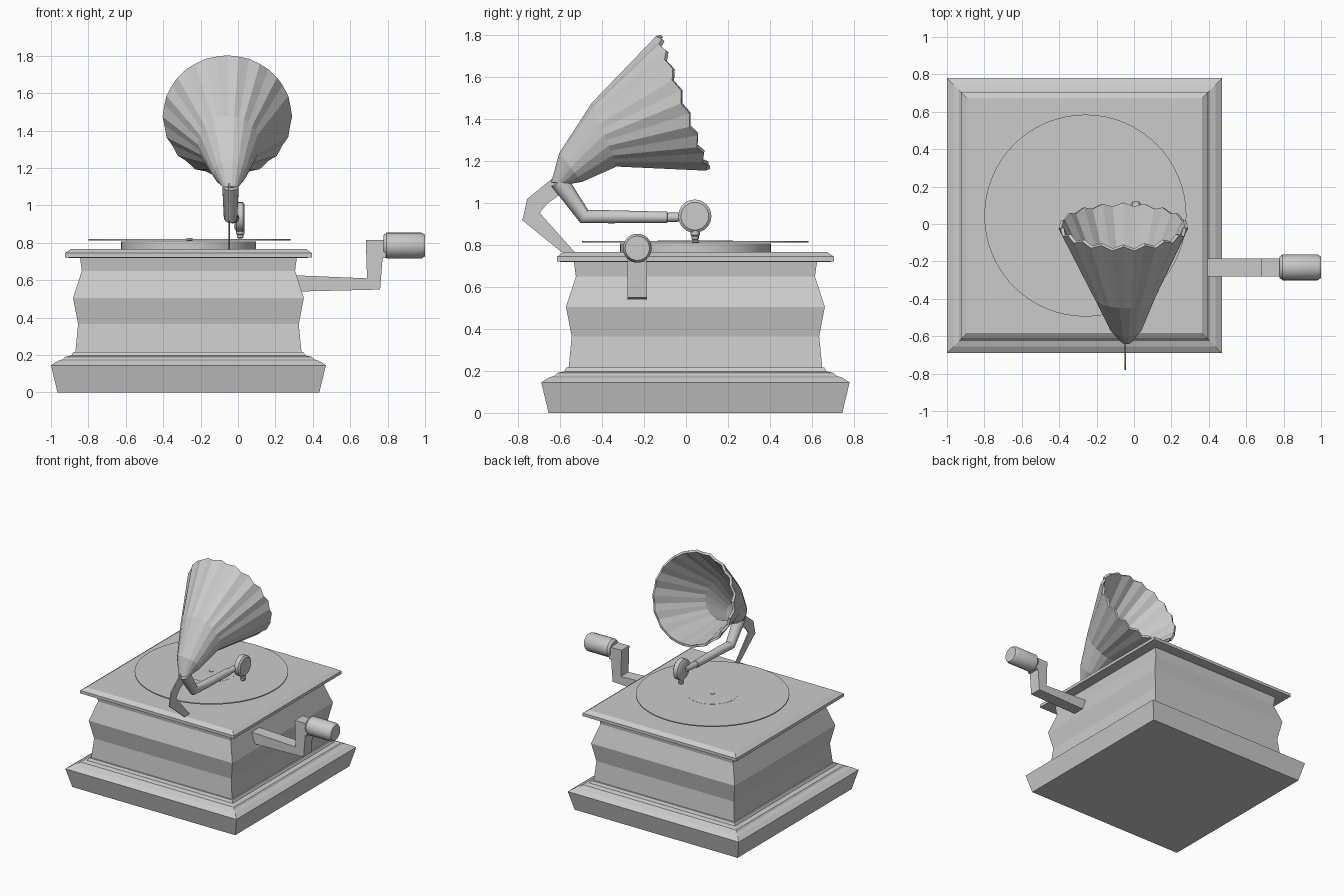
import bpy, bmesh, math
from mathutils import Vector

if "Cube" in bpy.data.objects:
    bpy.data.objects.remove(bpy.data.objects["Cube"])

CX, CY = -0.265, 0.045      # centre of the cabinet
AX = -0.04                  # plane of the horn support


def make(name, verts, faces, smooth=None):
    bm = bmesh.new()
    vs = [bm.verts.new(v) for v in verts]
    for f in faces:
        bm.faces.new([vs[i] for i in f])
    bmesh.ops.recalc_face_normals(bm, faces=bm.faces)
    me = bpy.data.meshes.new(name)
    bm.to_mesh(me)
    bm.free()
    ob = bpy.data.objects.new(name, me)
    bpy.context.collection.objects.link(ob)
    if smooth:
        bpy.ops.object.select_all(action='DESELECT')
        ob.select_set(True)
        bpy.context.view_layer.objects.active = ob
        bpy.ops.object.shade_smooth_by_angle(angle=math.radians(smooth))
    return ob


def skin(rings, caps=True):
    n = len(rings[0])
    verts = [v for r in rings for v in r]
    faces = [(k*n+i, k*n+(i+1) % n, (k+1)*n+(i+1) % n, (k+1)*n+i)
             for k in range(len(rings)-1) for i in range(n)]
    if caps:
        faces += [tuple(range(n)), tuple(range(len(verts)-n, len(verts)))]
    return verts, faces


def square_moulding(name, profile):
    rings = [[(CX+sx*h, CY+sy*h, z) for sx, sy in ((-1, -1), (1, -1), (1, 1), (-1, 1))]
             for h, z in profile]
    return make(name, *skin(rings))


def ring(c, axis, r, n):
    a = Vector(axis).normalized()
    ref = Vector((0, 1, 0)) if abs(a.x) > 0.9 else Vector((1, 0, 0))
    u = (ref - a*ref.dot(a)).normalized()
    v = a.cross(u)
    return [Vector(c) + r*(math.cos(2*math.pi*i/n)*u + math.sin(2*math.pi*i/n)*v)
            for i in range(n)]


def loft(name, sections, n, smooth=35):
    return make(name, *skin([ring(c, a, r, n) for c, a, r in sections]), smooth)


def lathe(name, c, axis, profile, n):
    a = Vector(axis)
    return loft(name, [(Vector(c)+a*t, a, r) for r, t in profile], n)


def plate(name, outline, axis, lo, hi):
    def p(a, b, t):
        return (t, a, b) if axis == 'x' else (a, t, b)
    return make(name, *skin([[p(a, b, t) for a, b in outline] for t in (lo, hi)]))


# Cabinet
square_moulding("plinth", [(0.70, 0), (0.735, 0.145), (0.70, 0.168), (0.67, 0.178),
                           (0.66, 0.19), (0.625, 0.198), (0.615, 0.217)])
square_moulding("cabinet_body", [(0.605, 0.21), (0.59, 0.365), (0.617, 0.505),
                                 (0.57, 0.65), (0.58, 0.725)])
square_moulding("cabinet_top", [(0.64, 0.72), (0.66, 0.722), (0.66, 0.745), (0.628, 0.767)])

# Turntable and record
up = (0, 0, 1)
lathe("platter", (CX, CY, 0), up, [(0.36, 0.76), (0.36, 0.808)], 48)
lathe("record", (CX+0.005, CY, 0), up, [(0.54, 0.812), (0.54, 0.82)], 64)
lathe("record_label", (CX+0.005, CY, 0), up, [(0.18, 0.815), (0.18, 0.821)], 32)
lathe("spindle", (CX+0.005, CY, 0), up, [(0.016, 0.81), (0.016, 0.825)], 12)

# Crank
plate("crank_arm", [(0.31, 0.54), (0.345, 0.54), (0.76, 0.55), (0.773, 0.72), (0.79, 0.72),
                    (0.79, 0.815), (0.683, 0.815), (0.69, 0.61), (0.33, 0.625), (0.31, 0.625)],
      'y', -0.28, -0.185)
lathe("crank_handle", (0, -0.232, 0.785), (1, 0, 0),
      [(0.056, 0.778), (0.069, 0.795), (0.069, 0.98), (0.058, 1.0)], 24)

# Horn: fluted panels, each flat section given by its upper and lower (y, z) point
PANELS = 18
sections = [((-0.643, 1.10), (-0.562, 1.09), -0.04), ((-0.605, 1.24), (-0.495, 1.10), -0.043),
            ((-0.45, 1.48), (-0.33, 1.172), -0.05), ((-0.145, 1.80), (0.095, 1.15), -0.057)]
rings = []
for k, (top, low, x) in enumerate(sections):
    t, l = Vector((0, *top)), Vector((0, *low))
    c, r = (t+l)/2, (t-l).length/2
    c.x = x
    a = Vector((0, t.z-l.z, l.y-t.y)).normalized()
    pts = ring(c, a, r, PANELS*2)
    for i in range(1, PANELS*2, 2):
        pts[i] = c + (pts[i]-c)*math.cos(math.pi/PANELS)
        if k == 3:
            pts[i] += a*0.022        # scalloped rim
    rings.append(pts)
horn = make("horn", *skin(rings, caps=False))
solid = horn.modifiers.new("thickness", 'SOLIDIFY')
solid.thickness = 0.018
solid.offset = -1

# Tone arm
loft("tone_arm", [((AX, -0.602, 1.10), (0, 0.45, -0.9), 0.044),
                  ((AX, -0.485, 0.936), (0, 0.85, -0.5), 0.036),
                  ((-0.03, -0.36, 0.935), (0, 1, 0), 0.031),
                  ((-0.02, -0.09, 0.932), (0, 1, 0), 0.027),
                  ((-0.02, -0.088, 0.932), (0, 1, 0), 0.022),
                  ((-0.01, 0.03, 0.935), (0, 1, 0), 0.022)], 20)
lathe("sound_box", (0, 0.042, 0.938), (1, 0, 0),
      [(0.062, -0.018), (0.079, -0.008), (0.079, 0.026), (0.066, 0.036)], 32)
lathe("needle_holder", (0.012, 0.044, 0), up,
      [(0.01, 0.822), (0.017, 0.828), (0.017, 0.842), (0.022, 0.848), (0.022, 0.875)], 12)

# Horn support bracket
plate("horn_bracket", [(-0.633, 1.121), (-0.757, 1.02), (-0.78, 0.918), (-0.585, 0.76),
                       (-0.525, 0.76), (-0.697, 0.953), (-0.66, 1.0), (-0.586, 1.05)],
      'x', AX-0.01, AX-0.002)
